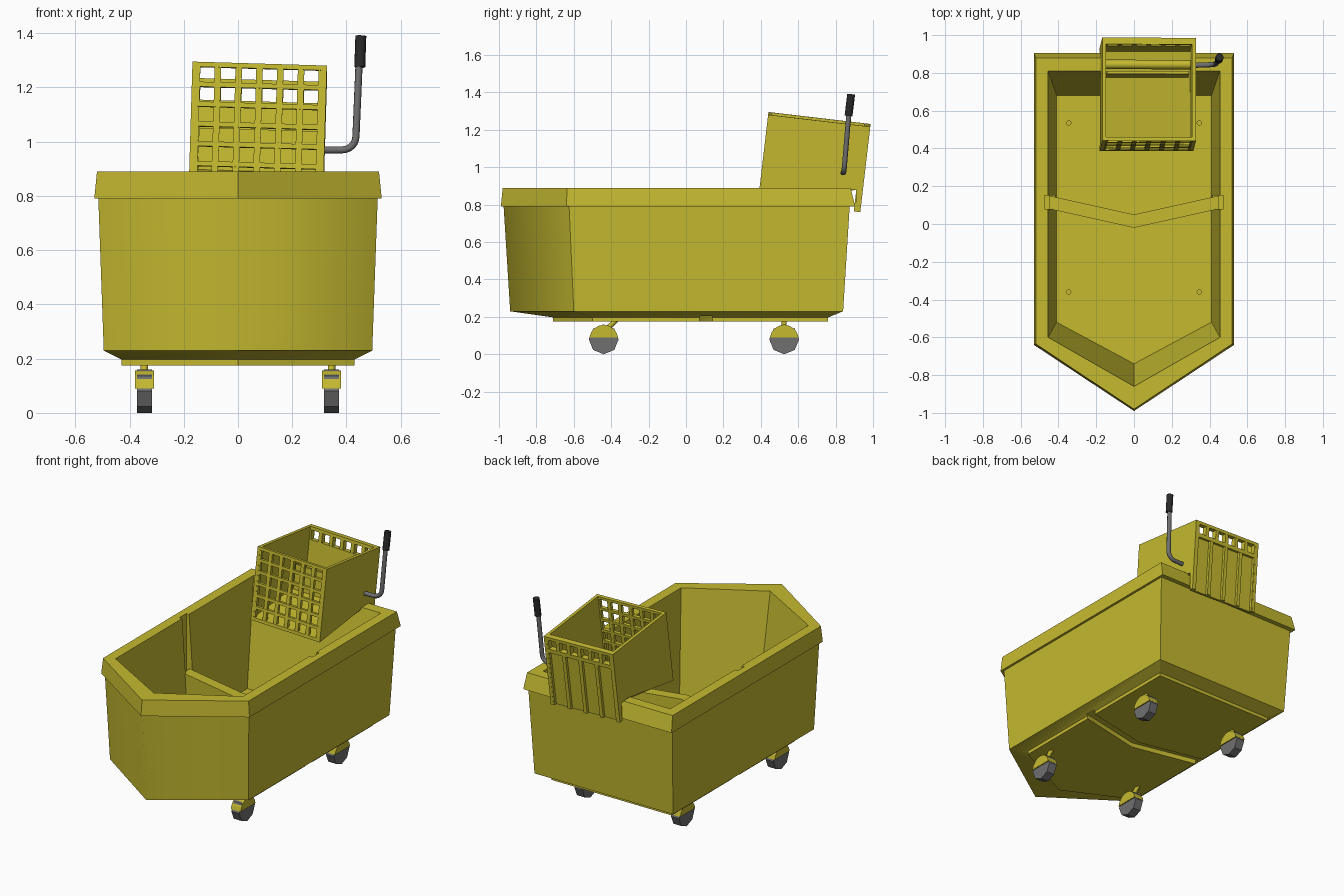
import bpy, bmesh, math
from mathutils import Matrix, Vector

if "Cube" in bpy.data.objects:
    bpy.data.objects.remove(bpy.data.objects["Cube"], do_unlink=True)


def material(name, rgb):
    m = bpy.data.materials.new(name)
    m.use_nodes = True
    m.diffuse_color = (*rgb, 1)
    m.node_tree.nodes["Principled BSDF"].inputs["Base Color"].default_value = (*rgb, 1)
    return m


YELLOW = material("yellow plastic", (0.56, 0.49, 0.03))
GREY = material("grey", (0.16, 0.16, 0.16))
BLACK = material("black rubber", (0.022, 0.022, 0.022))


def finish(name, bm, mat, matrix=None):
    bmesh.ops.recalc_face_normals(bm, faces=bm.faces)
    me = bpy.data.meshes.new(name)
    bm.to_mesh(me)
    bm.free()
    if matrix:
        me.transform(matrix)
    me.materials.append(mat)
    ob = bpy.data.objects.new(name, me)
    bpy.context.collection.objects.link(ob)
    return ob


def loft(bm, rings):
    """Skin a stack of closed rings and cap both ends."""
    rows = [[bm.verts.new(p) for p in r] for r in rings]
    n = len(rows[0])
    for a, b in zip(rows, rows[1:]):
        for i in range(n):
            j = (i + 1) % n
            bm.faces.new((a[i], a[j], b[j], b[i]))
    bm.faces.new(rows[0][::-1])
    bm.faces.new(rows[-1])


def prism(bm, pts, lo, hi, axis="z"):
    """Extrude a flat outline along x or z."""
    def place(p, w):
        return (w, *p) if axis == "x" else (*p, w)
    loft(bm, [[place(p, w) for p in pts] for w in (lo, hi)])


def box(bm, x0, x1, y0, y1, z0, z1):
    prism(bm, [(x0, y0), (x1, y0), (x1, y1), (x0, y1)], z0, z1)


def activate(ob):
    bpy.ops.object.select_all(action="DESELECT")
    ob.select_set(True)
    bpy.context.view_layer.objects.active = ob


def rod(name, points, radius, mat, sides=12):
    """Round tube along a path."""
    cu = bpy.data.curves.new(name, "CURVE")
    cu.dimensions = "3D"
    cu.bevel_depth = radius
    cu.bevel_resolution = sides // 4
    cu.use_fill_caps = True
    sp = cu.splines.new("POLY")
    sp.points.add(len(points) - 1)
    for p, co in zip(sp.points, points):
        p.co = (*co, 1)
    cu.materials.append(mat)
    ob = bpy.data.objects.new(name, cu)
    bpy.context.collection.objects.link(ob)
    activate(ob)
    bpy.ops.object.convert(target="MESH")
    ob = bpy.context.object
    bpy.ops.object.shade_smooth_by_angle(angle=math.radians(40))
    return ob


# Bucket tub: pointed five-sided rings from the base, over the rim, to the floor
def ring(half, back, corner, tip, z):
    return [(-half, back, z), (-half, corner, z), (0, tip, z), (half, corner, z), (half, back, z)]


def chevron(half):
    return [(-half, .15), (0, .05), (half, .15), (half, .08), (0, -.02), (-half, .08)]


bm = bmesh.new()
loft(bm, [
    ring(.43, .76, -.50, -.71, .175),
    ring(.43, .76, -.50, -.71, .197),
    ring(.495, .84, -.60, -.94, .23),
    ring(.515, .875, -.625, -.975, .79),
    ring(.53, .905, -.64, -.99, .79),
    ring(.52, .88, -.635, -.98, .89),
    ring(.455, .81, -.60, -.86, .89),
    ring(.41, .68, -.52, -.74, .22),
])
tub = finish("bucket_tub", bm, YELLOW)

# Cut the underside channel and the divider slots in the side walls
bm = bmesh.new()
prism(bm, chevron(.47), .1, .205)
for s in (-1, 1):
    x0, x1 = sorted((s * .38, s * .475))
    box(bm, x0, x1, .08, .15, .3, .95)
cutter = finish("slot_cutter", bm, YELLOW)
cutter.hide_render = True
mod = tub.modifiers.new("slots", "BOOLEAN")
mod.operation = "DIFFERENCE"
mod.solver = "EXACT"
mod.object = cutter
activate(tub)
bpy.ops.object.modifier_apply(modifier="slots")
bpy.data.objects.remove(cutter, do_unlink=True)

# Rounded shading over the prow, crisp edges elsewhere
bm = bmesh.new()
bm.from_mesh(tub.data)
for f in bm.faces:
    f.smooth = True
for e in bm.edges:
    a, b = (v.co for v in e.verts)
    prow = abs(a.x) + abs(b.x) < .002 and abs(a.z - b.z) > .5 and a.y < -.9 and b.y < -.9
    e.smooth = prow or e.calc_face_angle(0) < math.radians(25)
bm.to_mesh(tub.data)
bm.free()

# Divider wall across the tub
bm = bmesh.new()
prism(bm, chevron(.45), .21, .54)
finish("divider_wall", bm, YELLOW)

# Casters and the bolt heads above them
def arc(cy, cz, r, start, end, n):
    return [(cy + r * math.cos(math.radians(start + (end - start) * i / n)),
             cz + r * math.sin(math.radians(start + (end - start) * i / n))) for i in range(n + 1)]


for side, x in (("right", -.345), ("left", .345)):
    for place, y, top in (("front", -.44, -.37), ("rear", .525, .525)):
        tag = f"{place}_{side}"
        bm = bmesh.new()
        prism(bm, arc(y, .08, .08, 0, 360, 8)[:-1], x - .028, x + .028, "x")
        finish(f"{tag}_wheel", bm, GREY)
        bm = bmesh.new()
        prism(bm, arc(y, .08, .077, 8, 172, 8), x - .035, x + .035, "x")
        finish(f"{tag}_wheel_hood", bm, YELLOW)
        rod(f"{tag}_stem", [(x, y, .12), (x, top, .185)], .014, YELLOW)
        rod(f"{tag}_bolt", [(x, top + .01, .21), (x, top + .01, .228)], .014, YELLOW)

# Wringer basket, leaning back over the rear rim (local: front top edge at origin)
LEAN = (Matrix.Translation((.08, .44, 1.288))
        @ Matrix.Rotation(math.radians(-6.7), 4, "X")
        @ Matrix.Rotation(math.radians(1.7), 4, "Y"))
W, DEPTH, PITCH = .248, .55, .0767

bm = bmesh.new()
profile = [(0, 0), (DEPTH, 0), (DEPTH, -.46), (.525, -.46), (.515, -.345), (.45, -.345), (0, -.46)]
for x in (-W, W - .02):
    prism(bm, profile, x, x + .02, "x")
finish("wringer_sides", bm, YELLOW, LEAN)

bm = bmesh.new()
prism(bm, [(0, -.46), (.515, -.345), (.515, -.325), (0, -.44)], -W + .01, W - .01, "x")
finish("wringer_floor", bm, YELLOW, LEAN)

# Front lattice
bm = bmesh.new()
for i in range(7):
    x = (i - 3) * PITCH
    box(bm, x - .012, x + .012, .001, .02, -.46, -.001)
    z = -.008 - i * .0735
    box(bm, -W + .005, W - .005, 0, .021, z - .01, z + .008)
finish("wringer_front_grid", bm, YELLOW, LEAN)

# Back panel with a row of windows above ribbed recesses
bm = bmesh.new()
box(bm, -W + .01, W - .01, .515, .532, -.46, -.085)
box(bm, -W + .01, W - .01, .515, DEPTH, -.105, -.08)
box(bm, -W + .01, W - .01, .515, DEPTH, -.02, 0)
for i in range(7):
    x = (i - 3) * PITCH
    box(bm, x - .012, x + .012, .516, DEPTH - .001, -.09, -.01)
for i in range(5):
    x = (i - 2) * .116
    box(bm, x - .012, x + .012, .52, DEPTH - .001, -.46, -.09)
finish("wringer_back_panel", bm, YELLOW, LEAN)

# Press plate and its pivot inside the basket
bm = bmesh.new()
box(bm, -W + .03, W - .03, .38, .396, -.36, -.2)
finish("press_plate", bm, YELLOW, LEAN)
pivot = [LEAN @ Vector((x, .44, -.28)) for x in (-W + .01, W - .01)]
rod("press_pivot", pivot, .025, YELLOW)

# Lever handle with a rubber grip
bend = [(.385 + .05 * math.sin(t), .842 + .004 * t, 1.02 - .05 * math.cos(t))
        for t in (i * math.pi / 12 for i in range(7))]
rod("lever_handle", [(.315, .84, .97)] + bend + [(.447, .872, 1.30)], .0135, GREY)
rod("lever_grip", [(.449, .869, 1.275), (.453, .883, 1.39)], .021, BLACK)
